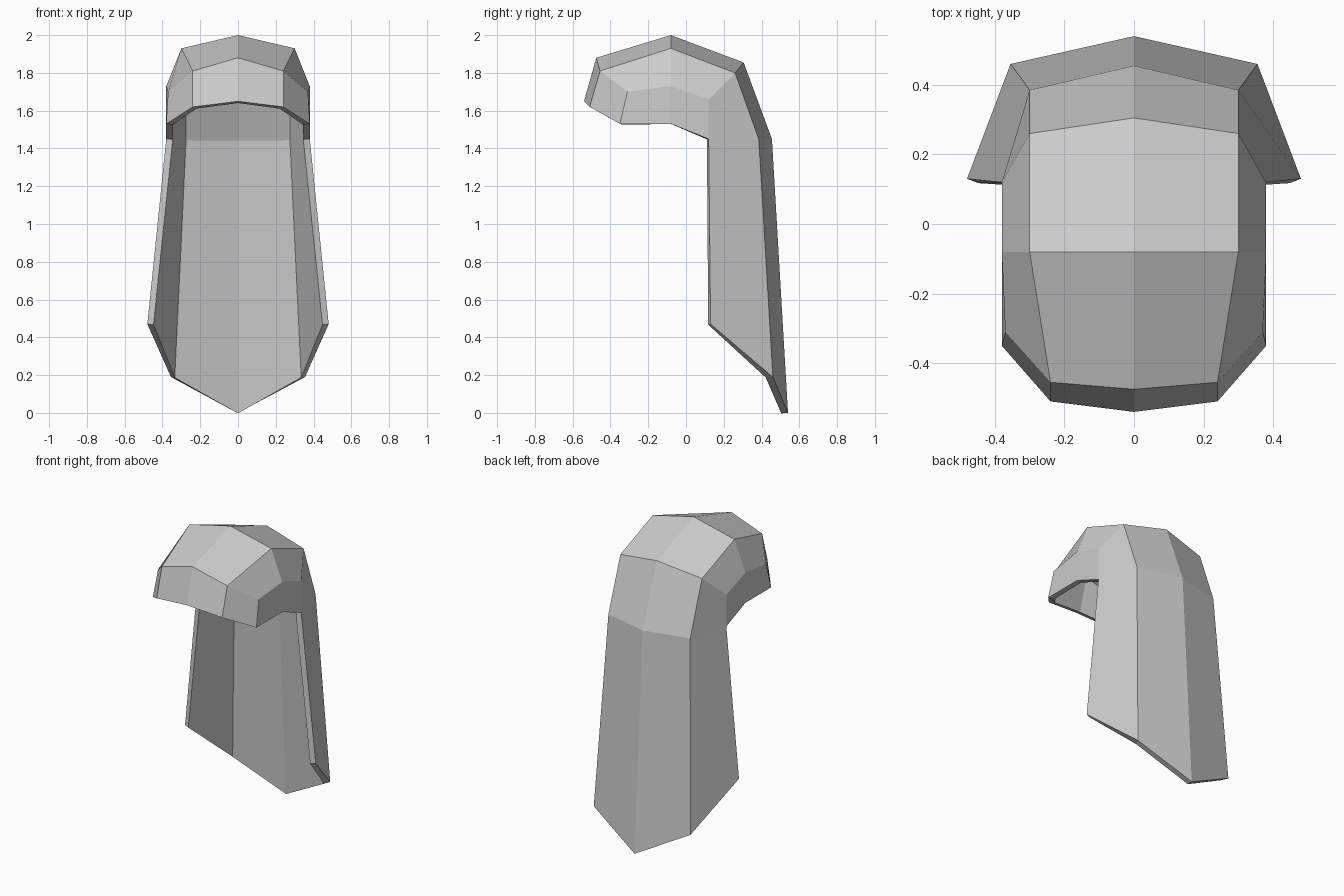
import bpy, bmesh

if "Cube" in bpy.data.objects:
    bpy.data.objects.remove(bpy.data.objects["Cube"])

# Half cross-sections (x, y, z): centre line, ridge, side
rows = [
    [(0, -.54, 1.65), (.24, -.51, 1.62), (.38, -.35, 1.53)],    # front rim
    [(0, -.475, 1.88), (.24, -.455, 1.81), (.37, -.31, 1.70)],  # forehead
    [(0, -.08, 2.0), (.30, -.08, 1.93), (.38, -.08, 1.73)],     # crown
    [(0, .305, 1.855), (.30, .26, 1.80), (.38, .12, 1.66)],     # back of crown
    [(0, .455, 1.45), (.30, .385, 1.45), (.38, .12, 1.45)],     # nape
    [(0, .54, 0), (.355, .46, .19), (.48, .13, .47)],           # pointed tail
]

grey = bpy.data.materials.new("light grey")
grey.diffuse_color = (0.6, 0.6, 0.6, 1)
grey.use_nodes = True
grey.node_tree.nodes["Principled BSDF"].inputs["Base Color"].default_value = grey.diffuse_color

bm = bmesh.new()
for side in (1, -1):
    def face(points):
        vs = [bm.verts.new((side * x, y, z)) for x, y, z in points]
        bm.faces.new(vs if side == 1 else vs[::-1])
    # Main strips over the head and down the back
    for a, b in zip(rows, rows[1:]):
        for i in range(2):
            face([a[i], a[i + 1], b[i + 1], b[i]])
    # Side panels down to the ear rim
    temple, ear, nape = rows[0][2], (.38, -.08, 1.53), rows[4][2]
    face([temple, ear, rows[2][2], rows[1][2]])
    face([ear, nape, rows[3][2], rows[2][2]])

bmesh.ops.remove_doubles(bm, verts=bm.verts, dist=0.001)
bmesh.ops.recalc_face_normals(bm, faces=bm.faces)
bm.faces.ensure_lookup_table()
if bm.faces[2].normal.y > 0:
    bmesh.ops.reverse_faces(bm, faces=bm.faces)
mesh = bpy.data.meshes.new("hood")
bm.to_mesh(mesh)
bm.free()
mesh.materials.append(grey)
hood = bpy.data.objects.new("hood", mesh)
bpy.context.collection.objects.link(hood)

# Shell thickness, grown inward
shell = hood.modifiers.new("shell", 'SOLIDIFY')
shell.thickness = 0.035
shell.offset = -1
shell.use_even_offset = True
